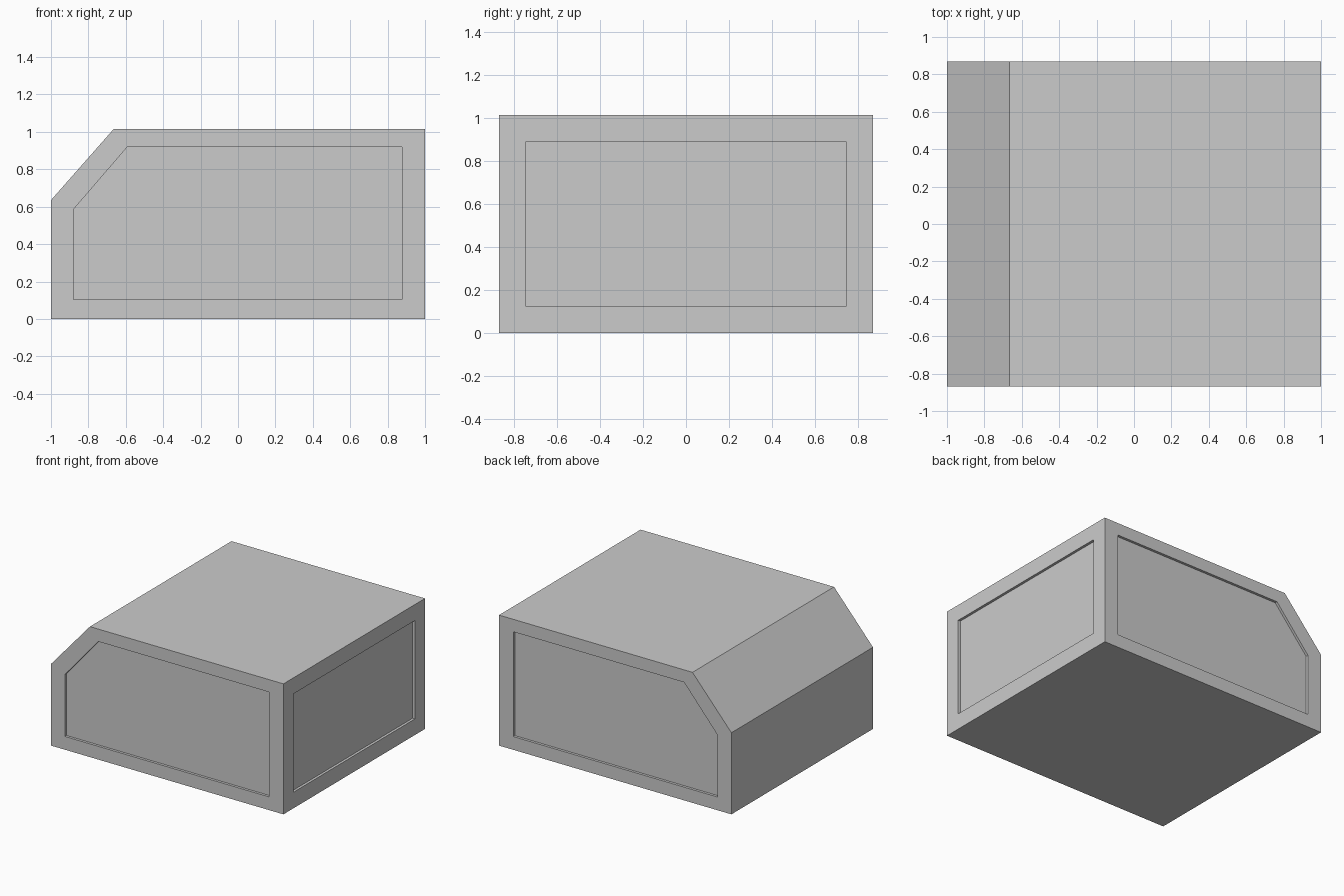
import bpy
import bmesh
from mathutils import Vector

cube = bpy.data.objects.get("Cube")
if cube:
    bpy.data.objects.remove(cube, do_unlink=True)

HALF_DEPTH, HEIGHT, RECESS = 0.87, 1.015, 0.02

# Side outline of the body and outlines of the sunken panels
body_outline = [(-1, 0), (1, 0), (1, HEIGHT), (-0.665, HEIGHT), (-1, 0.635)]
side_panel = [(-0.88, 0.103), (0.877, 0.103), (0.877, 0.918),
              (-0.593, 0.918), (-0.88, 0.585)]
end_panel = [(y, z) for y in (-0.747, 0.747) for z in (0.125, 0.89)]


def sink_panel(bm, normal, corners):
    """Inset the face pointing along normal to the corners, then push it in."""
    face = next(f for f in bm.faces if f.normal.dot(normal) > 0.99)
    bmesh.ops.inset_individual(bm, faces=[face], thickness=0.1)
    for v in face.verts:
        v.co = min(corners, key=lambda c: (c - v.co).length)
    floor = bmesh.ops.extrude_face_region(bm, geom=[face])["geom"]
    verts = [g for g in floor if isinstance(g, bmesh.types.BMVert)]
    bmesh.ops.translate(bm, verts=verts, vec=-normal * RECESS)
    if face.is_valid:
        bmesh.ops.delete(bm, geom=[face], context="FACES_ONLY")
    bm.normal_update()


# Body: extruded outline
bm = bmesh.new()
profile = bm.faces.new([bm.verts.new((x, -HALF_DEPTH, z)) for x, z in body_outline])
back = bmesh.ops.extrude_face_region(bm, geom=[profile], use_keep_orig=True)["geom"]
bmesh.ops.translate(bm, vec=(0, 2 * HALF_DEPTH, 0),
                    verts=[g for g in back if isinstance(g, bmesh.types.BMVert)])
bmesh.ops.recalc_face_normals(bm, faces=bm.faces[:])
bm.normal_update()

# Sunken panels on the front, back and +x end
for side in (-1, 1):
    sink_panel(bm, Vector((0, side, 0)),
               [Vector((x, side * HALF_DEPTH, z)) for x, z in side_panel])
sink_panel(bm, Vector((1, 0, 0)), [Vector((1, y, z)) for y, z in end_panel])
bmesh.ops.recalc_face_normals(bm, faces=bm.faces[:])

mesh = bpy.data.meshes.new("panelled_body")
bm.to_mesh(mesh)
bm.free()
body = bpy.data.objects.new("panelled_body", mesh)
bpy.context.collection.objects.link(body)

# Plain grey
grey = bpy.data.materials.new("light_grey")
grey.use_nodes = True
colour = (0.6, 0.6, 0.6, 1)
grey.diffuse_color = colour
grey.node_tree.nodes["Principled BSDF"].inputs["Base Color"].default_value = colour
mesh.materials.append(grey)
